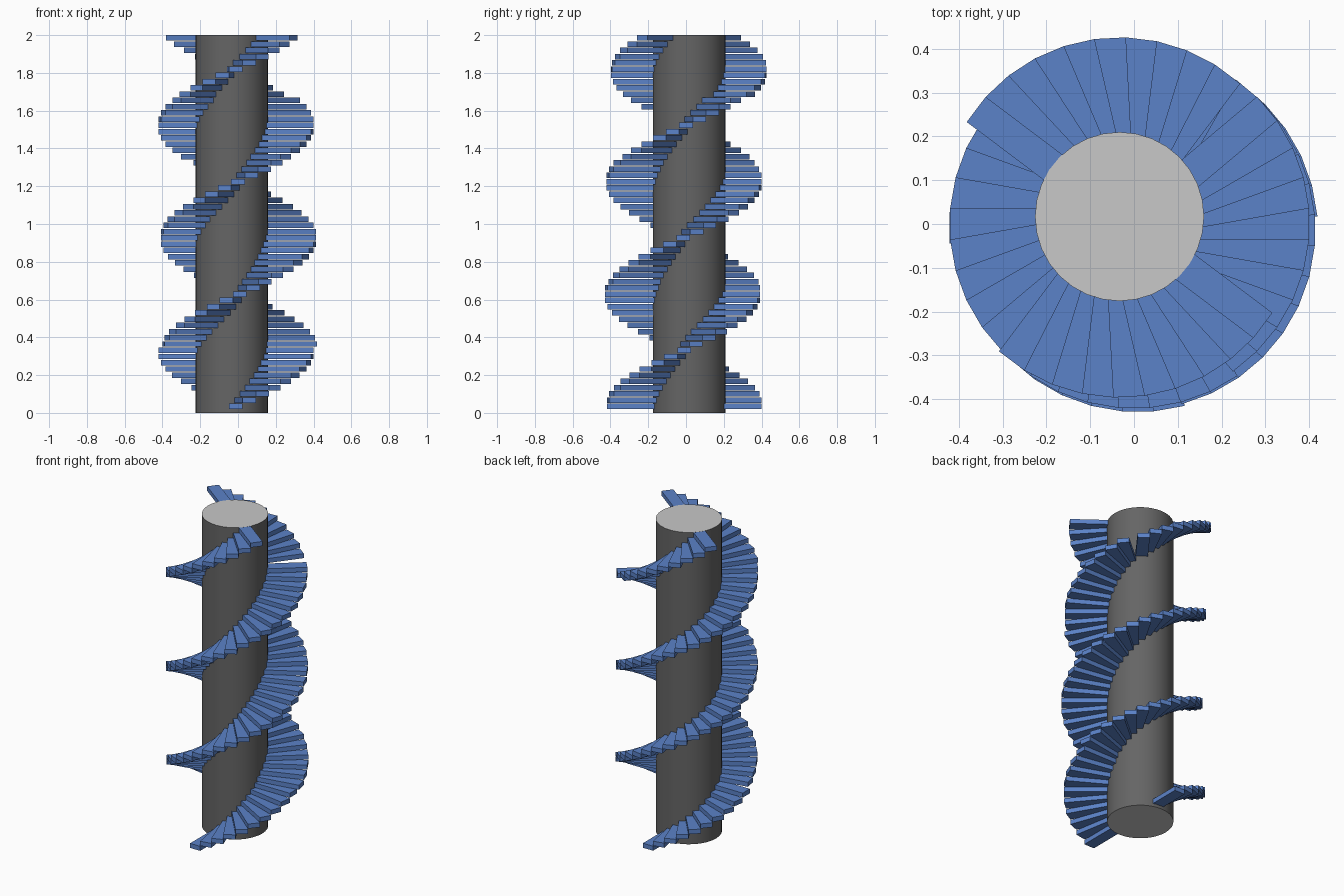
import bpy, bmesh, math
from mathutils import Matrix

if "Cube" in bpy.data.objects:
    bpy.data.objects.remove(bpy.data.objects["Cube"])


def material(name, rgb):
    m = bpy.data.materials.new(name)
    m.diffuse_color = (*rgb, 1)
    m.use_nodes = True
    m.node_tree.nodes["Principled BSDF"].inputs["Base Color"].default_value = m.diffuse_color
    return m


blue = material("step blue", (0.105, 0.225, 0.58))
dark = material("column dark grey", (0.13, 0.13, 0.13))
light = material("cap light grey", (0.58, 0.58, 0.58))

# Central column, with light end caps
bpy.ops.mesh.primitive_cylinder_add(vertices=32, radius=0.193, depth=2,
                                    location=(-0.033, 0.017, 1))
column = bpy.context.object
column.name = "column"
column.data.materials.append(dark)
column.data.materials.append(light)
for p in column.data.polygons:
    p.material_index = 1 if abs(p.normal.z) > 0.5 else 0
bpy.ops.object.shade_smooth_by_angle(angle=math.radians(40))

# Steps: full-width bars turning 10 degrees each, in six slightly shifted flights
LENGTH, WIDTH, THICK, PER_FLIGHT = 0.82, 0.072, 0.029, 10
RISE = (2.0 - 0.049) / 59
flights = [  # centre x, centre y, extra turn in degrees
    (-0.011, -0.009, 0), (0.009, -0.018, 0), (0.003, -0.014, 0),
    (0.0, -0.01, 0), (-0.01, 0.0, 0), (-0.033, 0.015, 3),
]
for f, (cx, cy, extra) in enumerate(flights):
    bm = bmesh.new()
    for k in range(PER_FLIGHT):
        i = f * PER_FLIGHT + k
        z = 0.0195 + THICK / 2 + i * RISE
        turn = math.radians(-90 + 10 * i + extra)
        bmesh.ops.create_cube(bm, size=1, matrix=(
            Matrix.Translation((cx, cy, z))
            @ Matrix.Rotation(turn, 4, 'Z')
            @ Matrix.Diagonal((LENGTH, WIDTH, THICK, 1))))
    mesh = bpy.data.meshes.new(f"stair_flight_{f + 1}")
    bm.to_mesh(mesh)
    bm.free()
    mesh.materials.append(blue)
    bpy.context.collection.objects.link(
        bpy.data.objects.new(f"stair_flight_{f + 1}", mesh))
